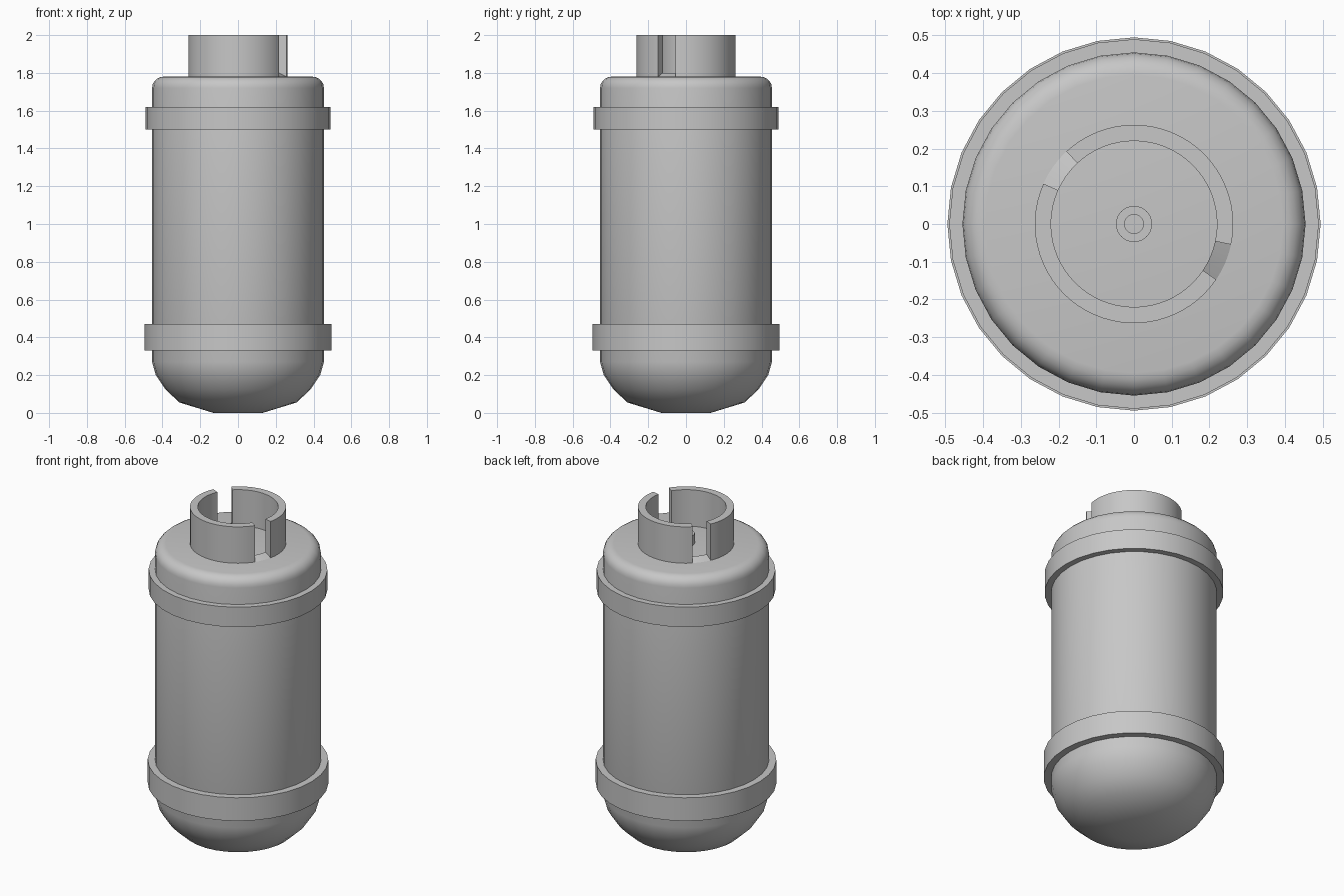
import bpy
import bmesh
from math import cos, sin, radians, pi

default = bpy.data.objects.get("Cube")
if default:
    bpy.data.objects.remove(default, do_unlink=True)

metal = bpy.data.materials.new("grey metal")
metal.use_nodes = True
metal.diffuse_color = (0.57, 0.57, 0.57, 1)
metal.node_tree.nodes["Principled BSDF"].inputs["Base Color"].default_value = metal.diffuse_color


def sweep(name, profile, steps, start=0, end=360):
    """Sweep a closed (radius, height) profile about z, capping partial turns."""
    full = end - start == 360
    bm = bmesh.new()
    rings = []
    for i in range(steps if full else steps + 1):
        a = radians(start + (end - start) * i / steps)
        rings.append([bm.verts.new((r * cos(a), r * sin(a), z)) for r, z in profile])
    count = len(profile)
    for i in range(steps):
        here, there = rings[i], rings[(i + 1) % len(rings)]
        for j in range(count):
            k = (j + 1) % count
            if profile[j][0] == 0 and profile[k][0] == 0:
                continue
            bm.faces.new((here[j], there[j], there[k], here[k]))
    if not full:
        bm.faces.new(rings[0])
        bm.faces.new(rings[-1])
    bmesh.ops.remove_doubles(bm, verts=bm.verts, dist=1e-5)
    bmesh.ops.recalc_face_normals(bm, faces=bm.faces)
    mesh = bpy.data.meshes.new(name)
    bm.to_mesh(mesh)
    bm.free()
    mesh.materials.append(metal)
    mesh.shade_smooth()
    mesh.set_sharp_from_angle(angle=radians(35))
    obj = bpy.data.objects.new(name, mesh)
    bpy.context.collection.objects.link(obj)
    return obj


def box(inner, outer, bottom, top):
    return [(inner, bottom), (outer, bottom), (outer, top), (inner, top)]


# Tank body: domed base, straight wall, rounded shoulder, flat top
TOP = 1.78
shoulder = [(0.395 + 0.06 * cos(t * pi / 10), TOP - 0.06 + 0.06 * sin(t * pi / 10))
            for t in range(6)]
base = [(0, 0), (0.13, 0), (0.31, 0.055), (0.385, 0.125), (0.435, 0.2), (0.455, 0.27)]
sweep("tank_body", base + shoulder + [(0, TOP)], 32)

# Reinforcing bands
sweep("lower_band", box(0.44, 0.495, 0.33, 0.47), 32)
sweep("upper_band", box(0.44, 0.49, 1.50, 1.62), 32)

# Collar in two arcs, with sloping sills in the gaps between them
for name, start, end in (("back_collar", -12, 133), ("front_collar", 156, 326)):
    sweep(name, box(0.22, 0.263, TOP - 0.01, 2.0), 32, start, end)
sill = [(0.22, TOP - 0.01), (0.263, TOP - 0.01), (0.263, TOP), (0.22, TOP + 0.02)]
for name, start, end in (("right_sill", 133, 156), ("left_sill", -34, -12)):
    sweep(name, sill, 4, start, end)

# Outlet tube in the middle of the top
sweep("outlet_tube", box(0.025, 0.048, TOP - 0.01, TOP + 0.06), 32)
